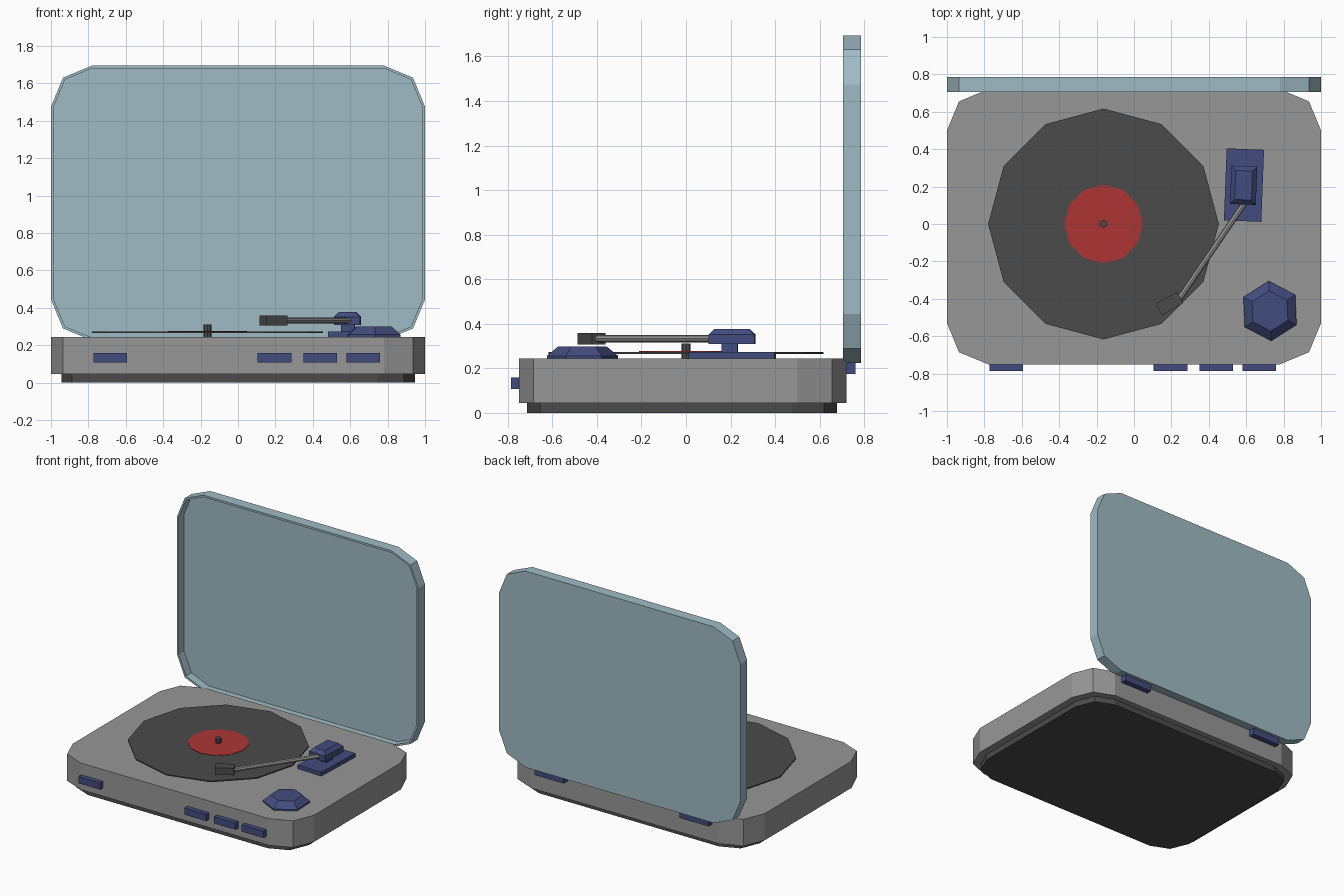
import bpy, bmesh, math
from mathutils import Matrix, Vector

if "Cube" in bpy.data.objects:
    bpy.data.objects.remove(bpy.data.objects["Cube"])


def material(name, rgb):
    m = bpy.data.materials.new(name)
    m.diffuse_color = (*rgb, 1)
    m.use_nodes = True
    m.node_tree.nodes["Principled BSDF"].inputs["Base Color"].default_value = m.diffuse_color
    return m


GREY = material("grey plastic", (0.31, 0.31, 0.31))
DARK = material("dark vinyl", (0.07, 0.07, 0.07))
BLUE = material("blue plastic", (0.055, 0.072, 0.21))
RED = material("red label", (0.42, 0.036, 0.036))
LID = material("pale blue lid", (0.35, 0.5, 0.56))


def rounded(w, d, r):
    """Rounded rectangle outline, two segments per corner."""
    pts = []
    for k, (sx, sy) in enumerate([(1, 1), (-1, 1), (-1, -1), (1, -1)]):
        for j in range(3):
            a = math.radians(90 * k + 45 * j)
            pts.append((sx * (w / 2 - r) + r * math.cos(a), sy * (d / 2 - r) + r * math.sin(a)))
    return pts


def rect(w, d):
    return [(w / 2, d / 2), (-w / 2, d / 2), (-w / 2, -d / 2), (w / 2, -d / 2)]


def ngon(n, r):
    """Regular polygon with a vertex pointing along +y."""
    return [(-r * math.sin(2 * math.pi * i / n), r * math.cos(2 * math.pi * i / n)) for i in range(n)]


def loft(name, rings, mat, loc=(0, 0, 0), rot=None):
    """Skin a stack of (outline, height) rings and cap both ends."""
    bm = bmesh.new()
    loops = [[bm.verts.new((x, y, z)) for x, y in pts] for pts, z in rings]
    for a, b in zip(loops, loops[1:]):
        for i in range(len(a)):
            j = (i + 1) % len(a)
            bm.faces.new((a[i], a[j], b[j], b[i]))
    bm.faces.new(loops[0][::-1])
    bm.faces.new(loops[-1])
    bmesh.ops.recalc_face_normals(bm, faces=bm.faces)
    mesh = bpy.data.meshes.new(name)
    bm.to_mesh(mesh)
    bm.free()
    mesh.materials.append(mat)
    ob = bpy.data.objects.new(name, mesh)
    ob.matrix_world = Matrix.Translation(loc) @ (rot or Matrix()).to_4x4()
    bpy.context.collection.objects.link(ob)
    return ob


def prism(name, pts, z0, z1, mat, x=0, y=0, deg=0):
    return loft(name, [(pts, z0), (pts, z1)], mat, (x, y, 0), Matrix.Rotation(math.radians(deg), 3, 'Z'))


# Case and its recessed foot
prism("base_foot", rounded(1.89, 1.39, 0.2), 0, 0.045, DARK, y=-0.018)
prism("case_body", rounded(2, 1.47, 0.22), 0.045, 0.245, GREY, y=-0.015)

# Open lid: a hollow tray standing upright, mouth facing the front
outer, inner = rounded(2, 1.47, 0.22), rounded(1.97, 1.44, 0.205)
loft("lid", [(outer, 0), (outer, 0.08), (inner, 0.08), (inner, 0.015)], LID,
     (0, 0.785, 0.96), Matrix.Rotation(math.radians(90), 3, 'X'))

# Hinges at the back
for side, x in (("left", -0.6), ("right", 0.6)):
    prism("hinge_" + side, rect(0.24, 0.06), 0.175, 0.232, BLUE, x, 0.732)

# Buttons on the front
for i, x in enumerate((-0.683, 0.195, 0.44, 0.67)):
    prism(f"front_button_{i + 1}", rect(0.18, 0.055), 0.108, 0.158, BLUE, x, -0.7575)

# Record, label and spindle
RX = -0.163
prism("record", ngon(12, 0.617), 0.265, 0.274, DARK, RX)
prism("record_label", ngon(12, 0.21), 0.274, 0.277, RED, RX)
prism("spindle", ngon(8, 0.021), 0.245, 0.312, DARK, RX)

# Volume knob
loft("knob", [(ngon(6, 0.16), 0.245), (ngon(6, 0.16), 0.256), (ngon(6, 0.108), 0.299)], BLUE,
     (0.727, -0.465, 0), Matrix.Rotation(math.radians(2.5), 3, 'Z'))

# Tonearm mount: plate, post and bevelled head
TILT = -2.2
prism("tonearm_plate", rect(0.2, 0.385), 0.245, 0.274, BLUE, 0.588, 0.208, TILT)
prism("tonearm_post", rect(0.072, 0.072), 0.27, 0.315, BLUE, 0.588, 0.197, TILT)
loft("tonearm_head", [(rect(0.138, 0.205), 0.309), (rect(0.138, 0.205), 0.352), (rect(0.09, 0.155), 0.377)],
     BLUE, (0.586, 0.207, 0), Matrix.Rotation(math.radians(TILT), 3, 'Z'))

# Tonearm tube and headshell
start, end = Vector((0.6, 0.125, 0.333)), Vector((0.235, -0.41, 0.333))
axis = end - start
loft("tonearm_tube", [(ngon(8, 0.016), 0), (ngon(8, 0.016), axis.length)], GREY,
     start, axis.to_track_quat('Z', 'Y').to_matrix())
prism("headshell", rect(0.13, 0.07), 0.306, 0.358, DARK, 0.19, -0.425, 30)
